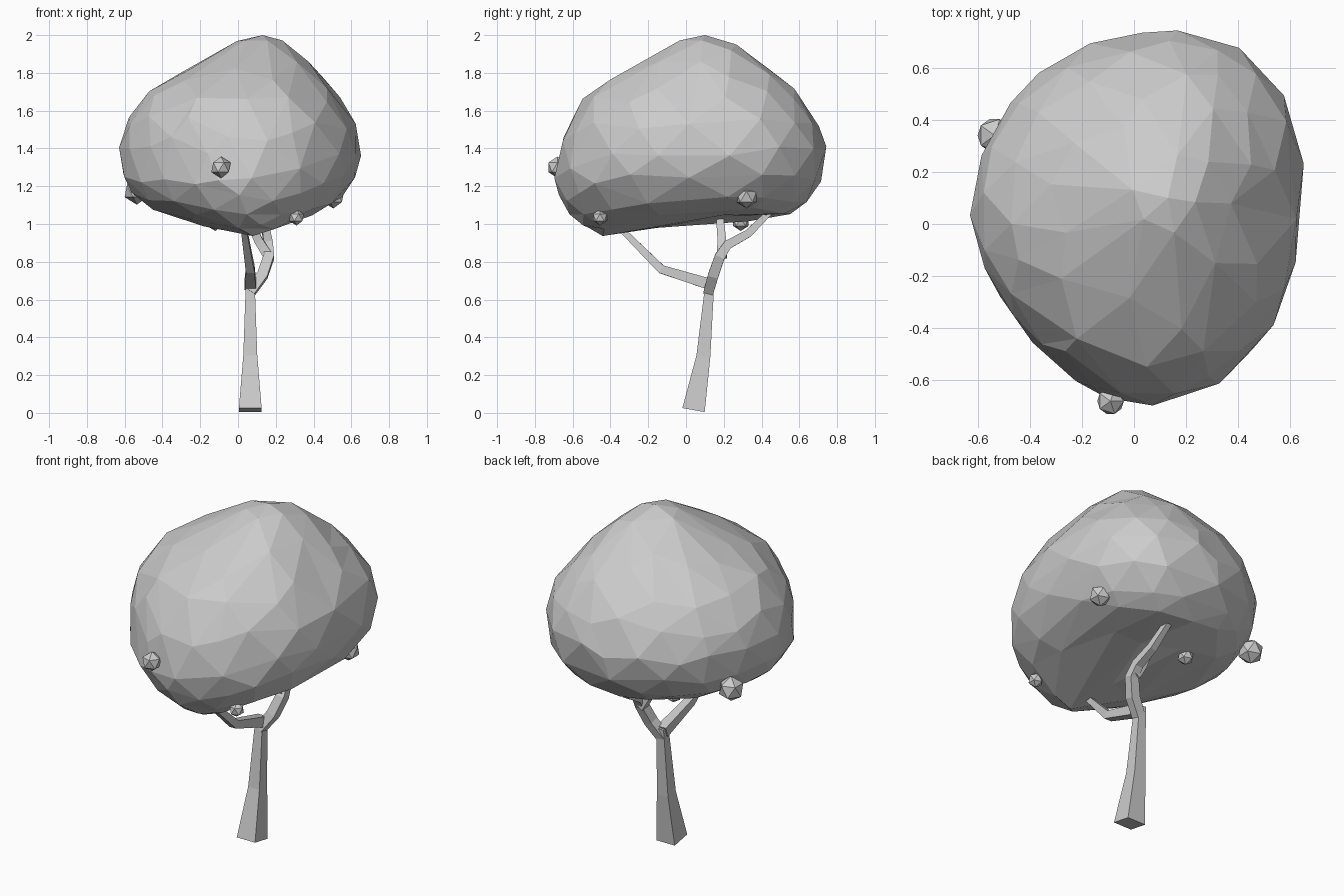
import bpy, bmesh, math, random
from mathutils import Vector

if "Cube" in bpy.data.objects:
    bpy.data.objects.remove(bpy.data.objects["Cube"], do_unlink=True)

random.seed(4)
GREY = (0.6, 0.6, 0.6, 1.0)
material = bpy.data.materials.new("plain grey")
material.use_nodes = True
material.diffuse_color = GREY
material.node_tree.nodes["Principled BSDF"].inputs["Base Color"].default_value = GREY


def finish(bm, name):
    """Turn a bmesh into a flat shaded object."""
    bmesh.ops.recalc_face_normals(bm, faces=bm.faces)
    mesh = bpy.data.meshes.new(name)
    bm.to_mesh(mesh)
    bm.free()
    mesh.materials.append(material)
    obj = bpy.data.objects.new(name, mesh)
    bpy.context.collection.objects.link(obj)
    return obj


def limb(name, path):
    """Square tapered tube through (x, y, z, half width) stations."""
    bm = bmesh.new()
    centres = [Vector(p[:3]) for p in path]
    last = len(path) - 1
    rings = []
    for i, centre in enumerate(centres):
        tangent = (centres[min(i + 1, last)] - centres[max(i - 1, 0)]).normalized()
        side = Vector((1, 0, 0))
        side = (side - tangent * side.dot(tangent)).normalized()
        depth = tangent.cross(side)
        half = path[i][3]
        rings.append([bm.verts.new(centre + (side * a + depth * b) * half)
                      for a, b in ((-1, -1), (1, -1), (1, 1), (-1, 1))])
    for low, high in zip(rings, rings[1:]):
        for k in range(4):
            n = (k + 1) % 4
            bm.faces.new((low[k], low[n], high[n], high[k]))
    bm.faces.new(rings[0])
    bm.faces.new(rings[-1])
    return finish(bm, name)


def fruit(name, location, radius):
    bm = bmesh.new()
    bmesh.ops.create_icosphere(bm, subdivisions=1, radius=radius)
    finish(bm, name).location = location


# Canopy bounds from crown to underside: z, min x, max x, min y, max y
LEVELS = [
    (2.00, 0.13, 0.13, 0.10, 0.10),
    (1.965, -0.03, 0.26, -0.07, 0.23),
    (1.86, -0.21, 0.37, -0.23, 0.40),
    (1.72, -0.46, 0.49, -0.51, 0.56),
    (1.55, -0.60, 0.61, -0.62, 0.67),
    (1.38, -0.635, 0.635, -0.68, 0.73),
    (1.22, -0.61, 0.60, -0.70, 0.70),
    (1.10, -0.51, 0.50, -0.65, 0.61),
    (1.015, -0.30, 0.36, -0.59, 0.49),
    (0.975, -0.10, 0.22, -0.53, -0.07),
    (0.935, 0.08, 0.08, -0.44, -0.44),
]


def canopy_point(unit):
    """Map a point of the unit sphere onto the lumpy canopy."""
    t = math.acos(max(-1, min(1, unit.z))) / math.pi * (len(LEVELS) - 1)
    i = min(int(t), len(LEVELS) - 2)
    z, x0, x1, y0, y1 = [a + (b - a) * (t - i) for a, b in zip(LEVELS[i], LEVELS[i + 1])]
    flat = Vector((unit.x, unit.y))
    if flat.length > 1e-5:
        flat.normalize()
    # Fuller and slimmer corners of the outline
    if flat.y > 0:
        swell = 0.14 if flat.x > 0 else -0.02
    else:
        swell = 0.03 if flat.x > 0 else -0.09
    flat *= 1 + swell * abs(2 * flat.x * flat.y)
    x = (x0 + x1 + flat.x * (x1 - x0)) / 2
    y = (y0 + y1 + flat.y * (y1 - y0)) / 2
    # Shallow hollow in the underside above the branches
    if z < 1.1:
        z += 0.06 * math.exp(-((x - 0.2) ** 2 + (y - 0.1) ** 2) / 0.06)
    return Vector((x, y, z))


# Canopy: an irregular faceted ball
bm = bmesh.new()
bmesh.ops.create_icosphere(bm, subdivisions=3, radius=1)
for v in bm.verts:
    unit = v.co.normalized()
    if -0.6 < unit.z < 0.95:
        unit += Vector([random.uniform(-0.06, 0.06) for _ in range(3)])
    v.co = canopy_point(unit.normalized())
canopy = finish(bm, "canopy")
facets = canopy.modifiers.new("larger facets", "DECIMATE")
facets.ratio = 0.75

# Trunk and branches
limb("trunk", [(0.065, 0.04, 0.015, 0.060), (0.065, 0.092, 0.30, 0.037),
               (0.065, 0.122, 0.64, 0.025), (0.068, 0.125, 0.70, 0.025)])
limb("front_branch", [(0.065, 0.13, 0.68, 0.030), (0.065, -0.13, 0.76, 0.023),
                      (0.03, -0.35, 0.98, 0.015)])
limb("back_branch", [(0.066, 0.12, 0.64, 0.026), (0.13, 0.145, 0.73, 0.028),
                     (0.165, 0.18, 0.83, 0.027), (0.16, 0.22, 0.89, 0.024),
                     (0.15, 0.33, 0.95, 0.021), (0.13, 0.45, 1.07, 0.016)])
limb("upright_branch", [(0.16, 0.19, 0.83, 0.026), (0.11, 0.19, 0.91, 0.023),
                        (0.03, 0.175, 1.08, 0.018)])

# Fruits hanging around the canopy rim
fruit("front_fruit", (-0.09, -0.68, 1.30), 0.057)
fruit("left_fruit", (0.505, 0.32, 1.145), 0.063)
fruit("front_left_fruit", (0.31, -0.455, 1.035), 0.043)
fruit("right_fruit", (-0.535, 0.34, 1.175), 0.073)
fruit("under_fruit", (-0.12, 0.29, 1.01), 0.047)
